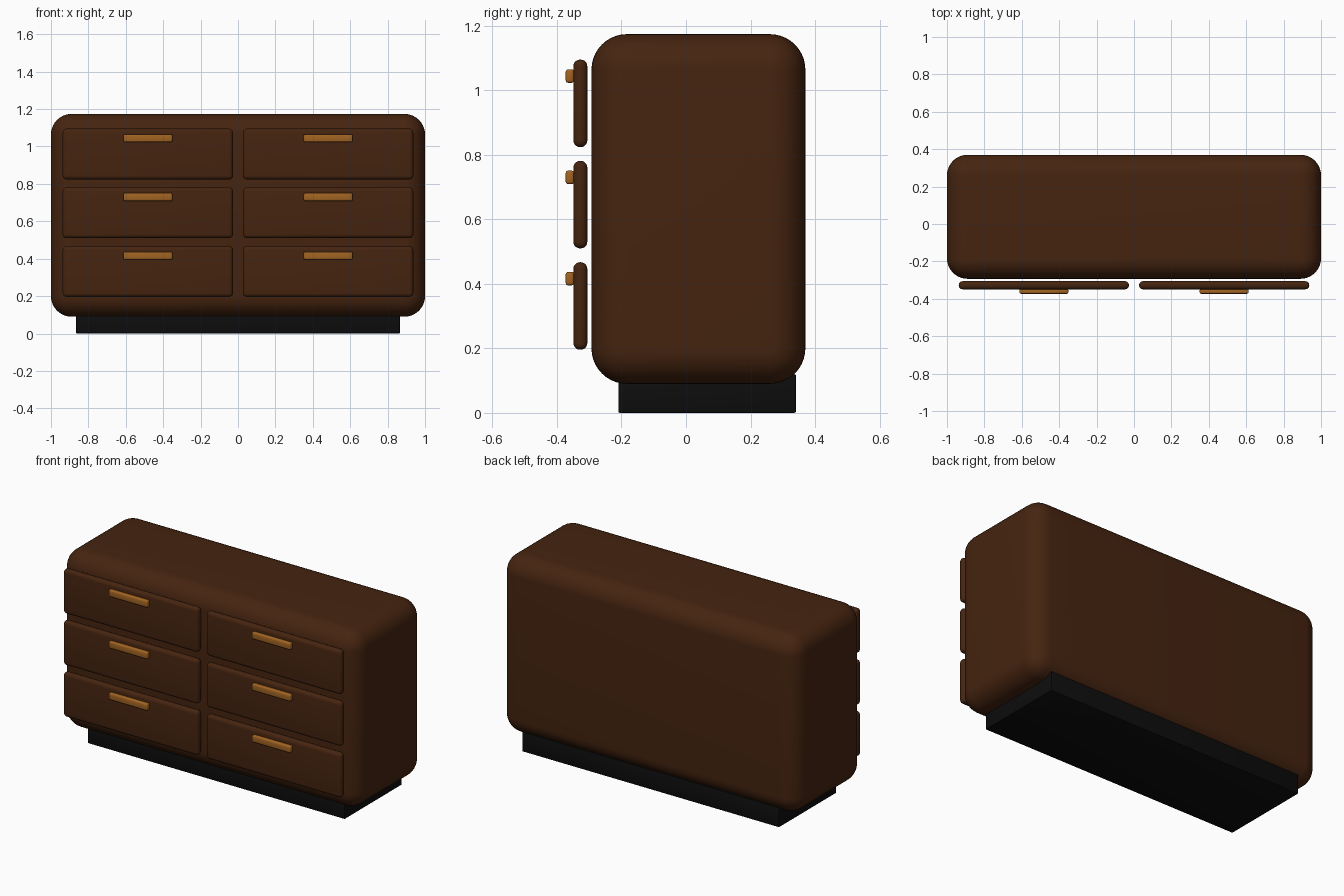
import bpy
import math

cube = bpy.data.objects.get("Cube")
if cube:
    bpy.data.objects.remove(cube, do_unlink=True)


def make_material(name, rgb):
    mat = bpy.data.materials.new(name)
    mat.use_nodes = True
    colour = (*rgb, 1.0)
    mat.diffuse_color = colour
    mat.node_tree.nodes["Principled BSDF"].inputs["Base Color"].default_value = colour
    return mat


walnut = make_material("dark walnut", (0.06, 0.0175, 0.005))
brass = make_material("warm brass", (0.36, 0.127, 0.016))
black = make_material("black plinth", (0.004, 0.004, 0.004))


def rounded_box(name, low, high, radius, segments, mat):
    """Box between two corners with rounded, smooth-shaded edges."""
    centre = [(a + b) / 2 for a, b in zip(low, high)]
    bpy.ops.mesh.primitive_cube_add(size=1, location=centre)
    obj = bpy.context.object
    obj.name = name
    obj.scale = [b - a for a, b in zip(low, high)]
    bpy.ops.object.transform_apply(location=False, rotation=False, scale=True)
    obj.data.materials.append(mat)
    bevel = obj.modifiers.new("rounding", 'BEVEL')
    bevel.width = radius
    bevel.segments = segments
    bevel.limit_method = 'NONE'
    bpy.ops.object.modifier_apply(modifier=bevel.name)
    bpy.ops.object.shade_smooth_by_angle(angle=math.radians(35))
    return obj


# Carcass and recessed plinth
rounded_box("cabinet_body", (-1, -0.293, 0.09), (1, 0.37, 1.174), 0.11, 10, walnut)
rounded_box("plinth", (-0.866, -0.21, 0), (0.866, 0.341, 0.12), 0.005, 2, black)

# Two columns of three drawers, each with a bar handle
for side, x in (("right", -0.482), ("left", 0.482)):
    for row, level in enumerate(("bottom", "middle", "top")):
        z = 0.196 + row * 0.314
        rounded_box(f"{level}_{side}_drawer",
                    (x - 0.455, -0.349, z), (x + 0.455, -0.306, z + 0.271),
                    0.02, 5, walnut)
        rounded_box(f"{level}_{side}_handle",
                    (x - 0.131, -0.373, z + 0.199), (x + 0.131, -0.347, z + 0.241),
                    0.008, 3, brass)
